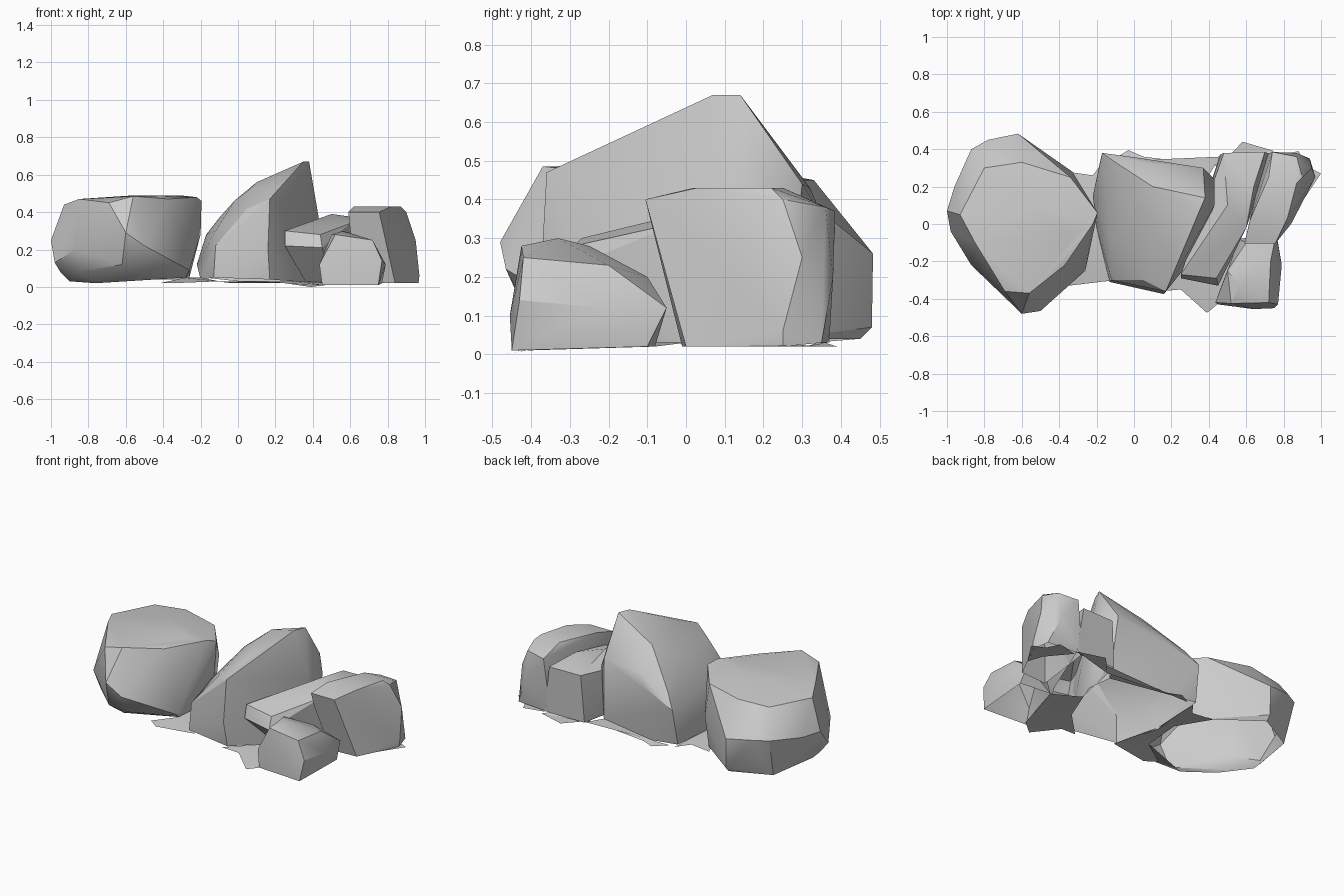
import bpy, bmesh, math


def finish(bm, name):
    me = bpy.data.meshes.new(name)
    bm.to_mesh(me)
    bm.free()
    ob = bpy.data.objects.new(name, me)
    bpy.context.collection.objects.link(ob)
    bpy.ops.object.select_all(action='DESELECT')
    ob.select_set(True)
    bpy.context.view_layer.objects.active = ob
    bpy.ops.object.shade_smooth_by_angle(angle=math.radians(30))
    return ob


def rock(name, *rings):
    """Faceted boulder shell, open underneath: hull around rough rings of points."""
    bm = bmesh.new()
    for ring in rings:
        for p in ring:
            bm.verts.new(p)
    res = bmesh.ops.convex_hull(bm, input=bm.verts)
    junk = {g for g in res["geom_interior"] + res["geom_unused"]
            if isinstance(g, bmesh.types.BMVert)}
    bmesh.ops.delete(bm, geom=list(junk), context='VERTS')
    bmesh.ops.recalc_face_normals(bm, faces=bm.faces)
    under = [f for f in bm.faces
             if f.normal.z < -.7 and max(v.co.z for v in f.verts) < .065]
    bmesh.ops.delete(bm, geom=under, context='FACES')
    bmesh.ops.dissolve_limit(bm, angle_limit=math.radians(4),
                             verts=bm.verts, edges=bm.edges)
    return finish(bm, name)


def patch(name, *pts):
    """Thin piece of ground between the rocks."""
    bm = bmesh.new()
    f = bm.faces.new([bm.verts.new(p) for p in pts])
    f.normal_update()
    if f.normal.z < 0:
        f.normal_flip()
    bmesh.ops.triangulate(bm, faces=[f])
    return finish(bm, name)


# Large left boulder with its inner shoulder
rock("left_boulder",
     [(-.9, 0, .03), (-.76, -.16, .02), (-.6, -.3, .03), (-.42, -.22, .03),
      (-.28, -.2, .05), (-.26, .05, .05), (-.33, .24, .04), (-.62, .45, .04),
      (-.85, .33, .03)],
     [(-.95, 0, .08), (-.85, -.18, .08), (-.62, -.42, .12), (-.5, -.4, .1),
      (-.26, -.25, .09), (-.62, .48, .07)],
     [(-1, .07, .25), (-.98, -.04, .13), (-.6, -.48, .29), (-.5, -.465, .22),
      (-.37, -.29, .22), (-.87, -.22, .2), (-.62, .483, .26), (-.78, .45, .28),
      (-.87, .4, .28), (-.96, .2, .25), (-.33, .28, .25), (-.2, .05, .28)],
     [(-.93, .05, .44), (-.69, -.36, .45), (-.37, -.22, .47), (-.56, -.37, .485),
      (-.55, .1, .49), (-.85, -.1, .47), (-.8, .3, .44), (-.6, .33, .45),
      (-.34, .25, .45), (-.75, .4, .36), (-.195, .06, .46), (-.22, 0, .48),
      (-.31, -.05, .49)])

# Tall middle boulder, rising to a peak on the right
rock("middle_boulder",
     [(-.2, -.02, .04), (-.13, -.31, .05), (.17, -.35, .04), (.3, -.2, .03),
      (.42, .1, .03), (.4, .26, .03), (0, .34, .03), (-.18, .34, .05)],
     [(-.12, -.3, .22), (-.12, -.1, .3), (.16, -.375, .2), (.43, .1, .38),
      (.43, .24, .36), (-.17, .38, .28), (-.22, .15, .12), (.05, .35, .36)],
     [(.05, -.3, .42), (.17, -.36, .47), (-.02, .1, .46), (.19, -.2, .54),
      (.06, .05, .52), (.29, -.06, .6), (.35, .07, .67), (.38, .14, .67),
      (.35, .18, .61), (.1, .2, .56), (.1, .32, .43), (.37, .3, .44),
      (-.1, .33, .37)])

# Low slanted slab between middle and right boulders, undercut at the front
rock("slanted_slab",
     [(.36, -.13, .03), (.5, -.15, .03), (.58, -.02, .03), (.74, .37, .03),
      (.46, .37, .03), (.38, .0, .04)],
     [(.25, -.29, .22), (.45, -.33, .21), (.33, -.14, .14), (.5, -.17, .14)],
     [(.25, -.27, .3), (.44, -.29, .28), (.34, -.03, .31), (.48, .38, .33),
      (.5, .1, .39), (.6, -.02, .34), (.64, .2, .37), (.7, .385, .33)])

# Right boulder
rock("right_boulder",
     [(.66, -.01, .02), (.84, .0, .02), (.965, .25, .02), (.94, .35, .03),
      (.7, .37, .03)],
     [(.6, -.08, .3), (.76, -.09, .34), (.97, .25, .06), (.95, .3, .25),
      (.87, .38, .2)],
     [(.59, -.105, .4), (.755, -.105, .4), (.62, .02, .43), (.82, .03, .43),
      (.87, .22, .43), (.9, .25, .4), (.72, .25, .43), (.74, .385, .37),
      (.87, .36, .38)])

# Small front boulder
rock("front_boulder",
     [(.45, -.43, .01), (.75, -.45, .01), (.77, -.1, .02), (.56, -.08, .02)],
     [(.435, -.42, .12), (.64, -.455, .1), (.79, -.22, .12), (.77, -.43, .14),
      (.76, -.05, .12)],
     [(.52, -.425, .28), (.56, -.33, .3), (.72, -.42, .25), (.73, -.2, .23),
      (.6, -.1, .2), (.5, -.25, .28)])

# Thin ragged ground between and around the rocks
patch("ground_left", (-.42, -.28, .02), (-.35, -.33, .02), (-.1, -.3, .03),
      (-.2, -.02, .05), (-.16, .34, .03), (-.22, .26, .03), (-.36, .28, .03),
      (-.26, .05, .05), (-.28, -.2, .05))
patch("ground_front", (.14, -.36, .03), (.25, -.35, .02), (.39, -.475, 0),
      (.47, -.41, .01), (.56, -.08, .02), (.38, 0, .03), (.3, -.2, .03))
patch("ground_back", (-.12, .34, .03), (-.03, .395, .02), (.05, .36, .02),
      (.46, .31, .02), (.58, .44, .02), (.75, .39, .02), (.7, .36, .03),
      (.46, .36, .03), (.4, .26, .03), (0, .34, .03))
patch("ground_right", (.75, .36, .02), (.88, .39, .02), (.92, .31, .02),
      (1, .27, .02), (.9, .12, .02), (.86, .2, .03))
